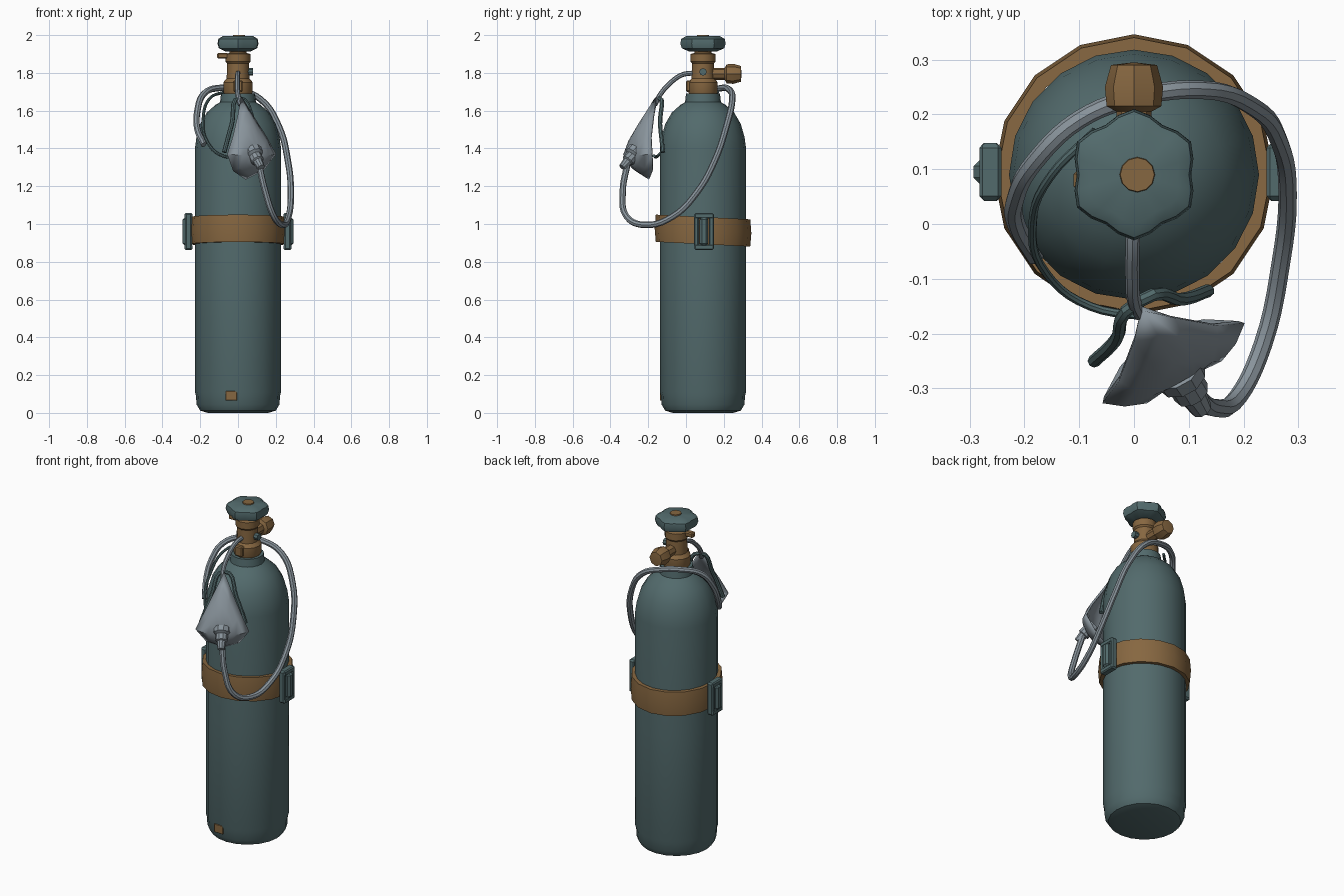
import bpy, bmesh, math
from mathutils import Vector

if "Cube" in bpy.data.objects:
    bpy.data.objects.remove(bpy.data.objects["Cube"])


def material(name, rgb):
    m = bpy.data.materials.new(name)
    m.diffuse_color = (*rgb, 1)
    m.use_nodes = True
    m.node_tree.nodes["Principled BSDF"].inputs["Base Color"].default_value = m.diffuse_color
    return m


TEAL = material("dull_teal", (0.085, 0.145, 0.15))
BRASS = material("aged_brass", (0.24, 0.135, 0.052))
GREY = material("hose_grey", (0.25, 0.295, 0.33))
CY = 0.09  # tank axis position in y


def finish(name, bm, mat):
    bmesh.ops.remove_doubles(bm, verts=bm.verts, dist=0.0003)
    bmesh.ops.recalc_face_normals(bm, faces=bm.faces)
    me = bpy.data.meshes.new(name)
    bm.to_mesh(me)
    bm.free()
    me.materials.append(mat)
    ob = bpy.data.objects.new(name, me)
    bpy.context.collection.objects.link(ob)
    return ob


def skin(bm, rings, closed=False):
    n = len(rings[0])
    vs = [[bm.verts.new(p) for p in r] for r in rings]
    pairs = list(zip(vs, vs[1:])) + ([(vs[-1], vs[0])] if closed else [])
    for a, b in pairs:
        for i in range(n):
            j = (i + 1) % n
            bm.faces.new((a[i], a[j], b[j], b[i]))


def lathe(name, profile, mat, segs=20, origin=(0, CY, 0), axis=(0, 0, 1),
          closed=False, wobble=lambda a: 1.0):
    """Spin (radius, height) points round an axis."""
    q = Vector((0, 0, 1)).rotation_difference(Vector(axis))
    rings = []
    for r, h in profile:
        r = max(r, 0.00001)
        rings.append([])
        for i in range(segs):
            a = 2 * math.pi * i / segs
            k = r * wobble(a)
            rings[-1].append(q @ Vector((k * math.cos(a), k * math.sin(a), h)) + Vector(origin))
    bm = bmesh.new()
    skin(bm, rings, closed)
    return finish(name, bm, mat)


def box(name, center, size, mat, bevel=0.006):
    bm = bmesh.new()
    bmesh.ops.create_cube(bm, size=1)
    for v in bm.verts:
        v.co = Vector(center) + Vector([v.co[i] * size[i] for i in range(3)])
    bmesh.ops.bevel(bm, geom=bm.edges[:], offset=bevel, segments=1, affect='EDGES')
    return finish(name, bm, mat)


def tube(name, pts, r, mat):
    cu = bpy.data.curves.new(name, 'CURVE')
    cu.dimensions = '3D'
    cu.bevel_depth = r
    cu.bevel_resolution = 2
    cu.resolution_u = 5
    cu.use_fill_caps = True
    sp = cu.splines.new('BEZIER')
    sp.bezier_points.add(len(pts) - 1)
    for bp, p in zip(sp.bezier_points, pts):
        bp.co = p
        bp.handle_left_type = bp.handle_right_type = 'AUTO'
    cu.materials.append(mat)
    ob = bpy.data.objects.new(name, cu)
    bpy.context.collection.objects.link(ob)
    bpy.ops.object.select_all(action='DESELECT')
    bpy.context.view_layer.objects.active = ob
    ob.select_set(True)
    bpy.ops.object.convert(target='MESH')


# Tank with rounded foot, dome and neck
lathe("tank", [(0, 0.005), (0.16, 0.0), (0.2, 0.012), (0.22, 0.045), (0.222, 0.09),
               (0.228, 0.11), (0.228, 0.75), (0.228, 1.40), (0.22, 1.46), (0.2, 1.53),
               (0.165, 1.59), (0.12, 1.63), (0.095, 1.645), (0.09, 1.69), (0, 1.69)], TEAL)
box("foot_patch", (-0.035, -0.133, 0.09), (0.06, 0.008, 0.05), BRASS, 0.002)

# Belt, sloping down slightly towards the back
belt = lathe("belt", [(0.226, 0.893), (0.25, 0.893), (0.256, 0.965), (0.25, 1.037), (0.226, 1.037)],
             BRASS, 16, closed=True)
for v in belt.data.vertices:
    v.co.z -= 0.05 * (v.co.y - CY)

# Buckle frames on both sides
for side, s in (("left", -1), ("right", 1)):
    for j in (-1, 1):
        box(f"{side}_buckle_post", (s * 0.262, 0.095 + j * 0.04, 0.96), (0.035, 0.026, 0.19), TEAL)
        box(f"{side}_buckle_bar", (s * 0.262, 0.095, 0.96 + j * 0.083), (0.04, 0.1, 0.03), TEAL)
    box(f"{side}_buckle_tongue", (s * 0.272, 0.095, 0.96), (0.042, 0.045, 0.15), TEAL, 0.012)

# Valve body, collar and fittings
lathe("valve", [(0, 1.685), (0.072, 1.685), (0.078, 1.70), (0.078, 1.75), (0.06, 1.77),
                (0.058, 1.85), (0.066, 1.86), (0.066, 1.90), (0.045, 1.905), (0.045, 1.93),
                (0, 1.93)], BRASS, 12)
box("collar_lug", (0, 0.015, 1.73), (0.05, 0.03, 0.06), BRASS)
box("valve_lug", (-0.08, 0.08, 1.89), (0.06, 0.035, 0.03), BRASS)
lathe("valve_screw", [(0, 0), (0.02, 0), (0.02, 0.03), (0, 0.03)], TEAL, 8, (0.05, CY, 1.805), (1, 0, 0))
lathe("outlet", [(0, 0), (0.032, 0), (0.032, 0.07), (0.05, 0.08), (0.053, 0.115), (0.042, 0.155),
                 (0, 0.16)], BRASS, 8, (0, 0.135, 1.795), (0, 1, 0))

# Lobed hand wheel
lathe("hand_wheel", [(0, 1.912), (0.07, 1.912), (0.112, 1.93), (0.12, 1.955), (0.115, 1.98),
                     (0.09, 1.994), (0, 1.994)], TEAL, 24,
      wobble=lambda a: 0.935 + 0.065 * math.cos(6 * a + math.pi))
lathe("hand_wheel_cap", [(0, 1.99), (0.033, 1.99), (0.031, 2.0), (0, 2.0)], BRASS, 12, (0.006, CY, 0))

# Breathing mask: teardrop cup facing front right, in (sideways, outward, height)
U, N, M = Vector((0.87, 0.49, 0)), Vector((0.49, -0.87, 0)), Vector((0.07, -0.25, 0))


def place(p):
    return M + U * p[0] + N * p[1] + Vector((0, 0, p[2]))


half = [(0, -0.11, 1.67), (0.04, -0.07, 1.58), (0.1, -0.02, 1.46), (0.145, 0.0, 1.37),
        (0.09, -0.035, 1.285), (0, -0.065, 1.24)]
rim = half + [(-u, n, z) for u, n, z in reversed(half[1:-1])]
inner = []
for i in range(len(rim)):
    a = 2 * math.pi * i / len(rim)
    inner.append((0.042 * math.sin(a), 0.035, 1.375 + 0.045 * math.cos(a)))
rings = [rim]
for t, bulge in ((0.3, 0.014), (0.65, 0.016), (1, 0), ):
    rings.append([tuple(p[k] * (1 - t) + q[k] * t + (bulge if k == 1 else 0) for k in range(3))
                  for p, q in zip(rim, inner)])
rings.append([(0, 0.035, 1.375)] * len(rim))
bm = bmesh.new()
skin(bm, [[place(p) for p in r] for r in rings])
mask = finish("mask", bm, GREY)
sol = mask.modifiers.new("thickness", 'SOLIDIFY')
sol.thickness = 0.012
sol.offset = 0
lathe("mask_nozzle", [(0, -0.01), (0.05, -0.01), (0.048, 0.02), (0.034, 0.03), (0.034, 0.065),
                      (0.026, 0.07), (0.02, 0.115), (0, 0.115)], GREY, 10,
      place((0, 0.02, 1.38)), Vector((0.37, -0.6, -0.7)).normalized())

# Strap behind the mask and strap round to the left of the tank
tube("mask_strap", [place(p) for p in ((-0.125, -0.07, 1.38), (-0.07, -0.085, 1.53), (0, -0.125, 1.665),
                                       (0.07, -0.09, 1.53), (0.12, -0.08, 1.38))], 0.012, TEAL)
tube("side_strap", [(-0.07, 0.17, 1.70), (-0.15, 0.09, 1.665), (-0.185, 0.0, 1.55),
                    (-0.16, -0.09, 1.43), (-0.08, -0.15, 1.36), (0.03, -0.17, 1.36)], 0.008, TEAL)

# Hoses: long loop from the mask round the neck, and short feed from the valve
tube("long_hose", [(0.11, -0.31, 1.32), (0.145, -0.335, 1.17), (0.19, -0.315, 1.04), (0.235, -0.22, 0.995),
                   (0.268, -0.07, 1.04), (0.28, 0.06, 1.17), (0.265, 0.15, 1.33), (0.215, 0.215, 1.52),
                   (0.12, 0.245, 1.66), (0.0, 0.23, 1.71), (-0.1, 0.19, 1.72), (-0.18, 0.115, 1.69),
                   (-0.215, 0.05, 1.60), (-0.215, 0.0, 1.50), (-0.18, -0.06, 1.42)], 0.017, GREY)
tube("short_hose", [(0, 0.045, 1.80), (-0.002, -0.02, 1.79), (-0.003, -0.09, 1.74),
                    (0.0, -0.14, 1.68), (0.012, -0.165, 1.63)], 0.013, GREY)

# Soft shading with crisp edges
bpy.ops.object.select_all(action='SELECT')
bpy.ops.object.shade_smooth_by_angle(angle=math.radians(35))
